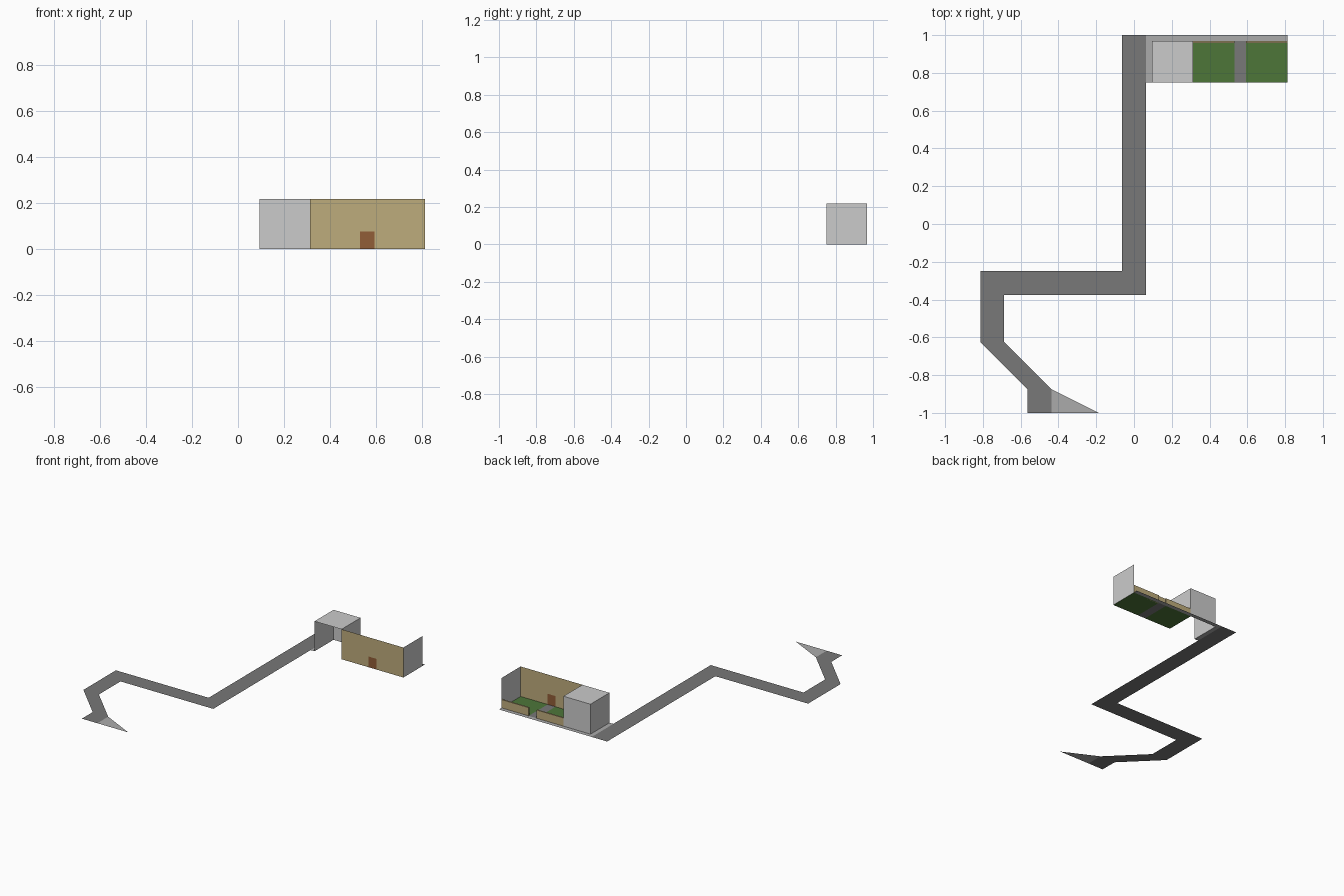
import bpy

if "Cube" in bpy.data.objects:
    bpy.data.objects.remove(bpy.data.objects["Cube"])


def material(name, rgb):
    mat = bpy.data.materials.new(name)
    lin = [((c / 255 + 0.055) / 1.055) ** 2.4 for c in rgb]
    mat.diffuse_color = (*lin, 1)
    mat.use_nodes = True
    mat.node_tree.nodes["Principled BSDF"].inputs["Base Color"].default_value = mat.diffuse_color
    return mat


ROAD = material("dark grey asphalt", (120, 120, 120))
PAVING = material("mid grey paving", (171, 171, 171))
PLASTER = material("light grey plaster", (203, 203, 203))
TAN = material("tan timber", (190, 172, 124))
BROWN = material("brown door", (145, 93, 55))
GREEN = material("lawn green", (77, 118, 57))


def sheet(name, polys, mat):
    """Thin surface made of flat polygons given as lists of 3D points."""
    verts, faces = [], []
    for poly in polys:
        faces.append(range(len(verts), len(verts) + len(poly)))
        verts += poly
    mesh = bpy.data.meshes.new(name)
    mesh.from_pydata(verts, [], [list(f) for f in faces])
    mesh.materials.append(mat)
    obj = bpy.data.objects.new(name, mesh)
    bpy.context.collection.objects.link(obj)
    return obj


def flat(x0, x1, y0, y1, z=0):
    return [(x0, y0, z), (x1, y0, z), (x1, y1, z), (x0, y1, z)]


def facing_y(x0, x1, y, z0, z1):
    return [(x0, y, z0), (x1, y, z0), (x1, y, z1), (x0, y, z1)]


def facing_x(x, y0, y1, z0, z1):
    return [(x, y0, z0), (x, y1, z0), (x, y1, z1), (x, y0, z1)]


# Main dimensions
W, H = 0.0625, 0.219                   # road half width, wall height
X0, X1, X2 = 0.094, 0.3125, 0.8125     # shed left, shed right, yard right
Y0, Y1 = 0.75, 0.969                   # yard front and back
G0, G1 = 0.531, 0.594                  # garden path edges
DOOR_H, FENCE_H, FENCE_T = 0.078, 0.06, 0.01

# Winding road, one quad for each stretch between mitred corners
left = [(-W, 1), (-W, -0.25), (-0.8125, -0.25), (-0.8125, -0.625),
        (-0.5625, -0.875), (-0.5625, -1)]
right = [(W, 1), (W, -0.375), (-0.6875, -0.375), (-0.6875, -0.625),
         (-0.4375, -0.875), (-0.4375, -1)]
sheet("road", [[(*p, 0) for p in (left[i], left[i + 1], right[i + 1], right[i])]
               for i in range(5)], ROAD)

# Paved wedge at the road's end, and the pavement around the yard
sheet("paved_wedge", [[(-0.4375, -1, 0), (-0.1875, -1, 0), (-0.4375, -0.875, 0)]], PAVING)
sheet("pavement", [flat(W, X2, Y1, 1), flat(W, X0, Y0, Y1)], PAVING)

# Yard floor
sheet("lawn", [flat(X1, G0, Y0, Y1), flat(G1, X2, Y0, Y1)], GREEN)
sheet("garden_path", [flat(G0, G1, Y0, Y1)], ROAD)

# Shed, open at the front and underneath
sheet("shed", [facing_x(X0, Y1, Y0, 0, H), facing_x(X1, Y0, Y1, 0, H),
               facing_y(X1, X0, Y1, 0, H), flat(X0, X1, Y0, Y1, H)], PLASTER)
sheet("side_wall", [facing_x(X2, Y0, Y1, 0, H)], PLASTER)

# Front wall fitted around its door
sheet("front_wall", [facing_y(X1, G0, Y0, 0, H), facing_y(G1, X2, Y0, 0, H),
                     facing_y(G0, G1, Y0, DOOR_H, H)], TAN)
sheet("door", [facing_y(G0, G1, Y0, 0, DOOR_H)], BROWN)

# Low back fences on either side of the garden path
for name, a, b in (("fence_left", X1, G0), ("fence_right", G1, X2)):
    bpy.ops.mesh.primitive_cube_add(
        size=1, location=((a + b) / 2, Y1 - FENCE_T / 2, FENCE_H / 2))
    fence = bpy.context.object
    fence.name = name
    fence.scale = (b - a, FENCE_T, FENCE_H)
    fence.data.materials.append(TAN)
